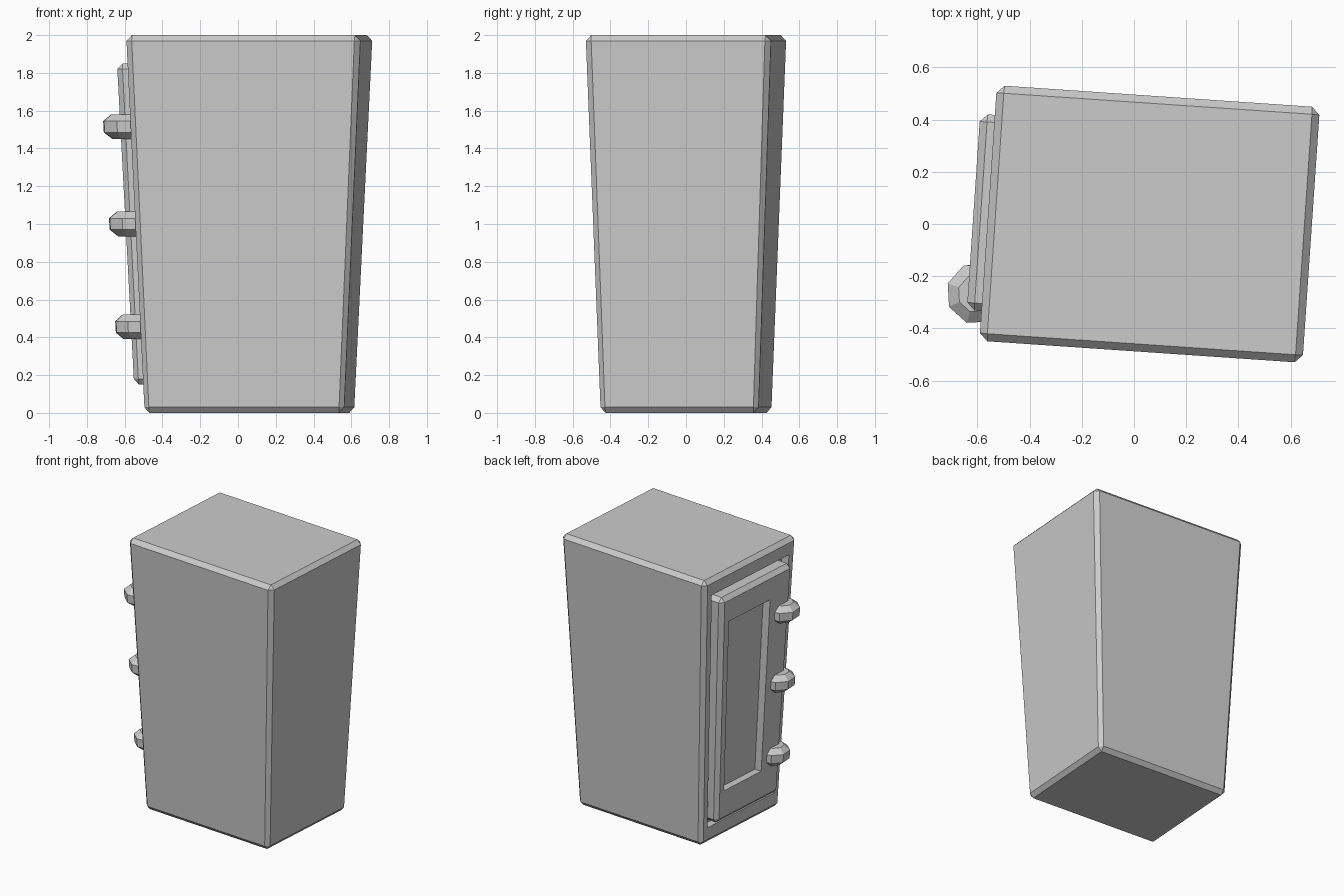
import bpy, bmesh, math
from mathutils import Matrix

if "Cube" in bpy.data.objects:
    bpy.data.objects.remove(bpy.data.objects["Cube"])

PLACE = Matrix.Translation((0.06, 0, 0)) @ Matrix.Rotation(math.radians(-3.9), 4, 'Z')


def finish(name, bm):
    """Taper everything toward the floor, turn it into place, make the object."""
    for v in bm.verts:
        s = 0.85 + 0.075 * v.co.z
        v.co.x *= s
        v.co.y *= s
    bm.transform(PLACE)
    bmesh.ops.recalc_face_normals(bm, faces=bm.faces)
    me = bpy.data.meshes.new(name)
    bm.to_mesh(me)
    bm.free()
    ob = bpy.data.objects.new(name, me)
    bpy.context.collection.objects.link(ob)
    return ob


def box(name, lo, hi, bevel=0):
    bm = bmesh.new()
    bmesh.ops.create_cube(bm, size=1)
    for v in bm.verts:
        v.co = [l + (c + 0.5) * (h - l) for c, l, h in zip(v.co, lo, hi)]
    if bevel:
        bmesh.ops.bevel(bm, geom=bm.edges[:], offset=bevel, segments=1,
                        profile=0.5, affect='EDGES')
    return finish(name, bm)


def cut(ob, lo, hi):
    cutter = box(ob.name + "_cutter", lo, hi)
    cutter.hide_render = True
    cutter.hide_viewport = False
    mod = ob.modifiers.new("cut", 'BOOLEAN')
    mod.operation = 'DIFFERENCE'
    mod.solver = 'EXACT'
    mod.object = cutter
    bpy.context.view_layer.objects.active = ob
    bpy.ops.object.modifier_apply(modifier=mod.name)
    bpy.data.objects.remove(cutter)


def knob(name, z):
    """Eight-sided disc with chamfered rims."""
    bm = bmesh.new()
    rings = []
    for r, dz in ((0.075, -0.065), (0.123, -0.03), (0.123, 0.03), (0.075, 0.065)):
        rings.append([bm.verts.new((-0.665 + r * math.cos(a), -0.322 + r * math.sin(a), z + dz))
                      for a in (math.radians(7 + 22.5 + 45 * i) for i in range(8))])
    for a, b in zip(rings, rings[1:]):
        for i in range(8):
            j = (i + 1) % 8
            bm.faces.new((a[i], a[j], b[j], b[i]))
    bm.faces.new(rings[0])
    bm.faces.new(rings[-1])
    finish(name, bm)


# Cabinet body with a shallow door opening on the left side
body = box("cabinet_body", (-0.622, -0.492, 0), (0.622, 0.492, 2), 0.03)
cut(body, (-0.8, -0.415, 0.12), (-0.56, 0.415, 1.88))

# Door with a recessed panel
door = box("door", (-0.686, -0.382, 0.15), (-0.53, 0.382, 1.85), 0.03)
cut(door, (-0.8, -0.15, 0.38), (-0.625, 0.30, 1.66))

# Three knobs down the front edge of the door
for i, z in enumerate((0.455, 1.0, 1.515)):
    knob(f"door_knob_{i + 1}", z)
